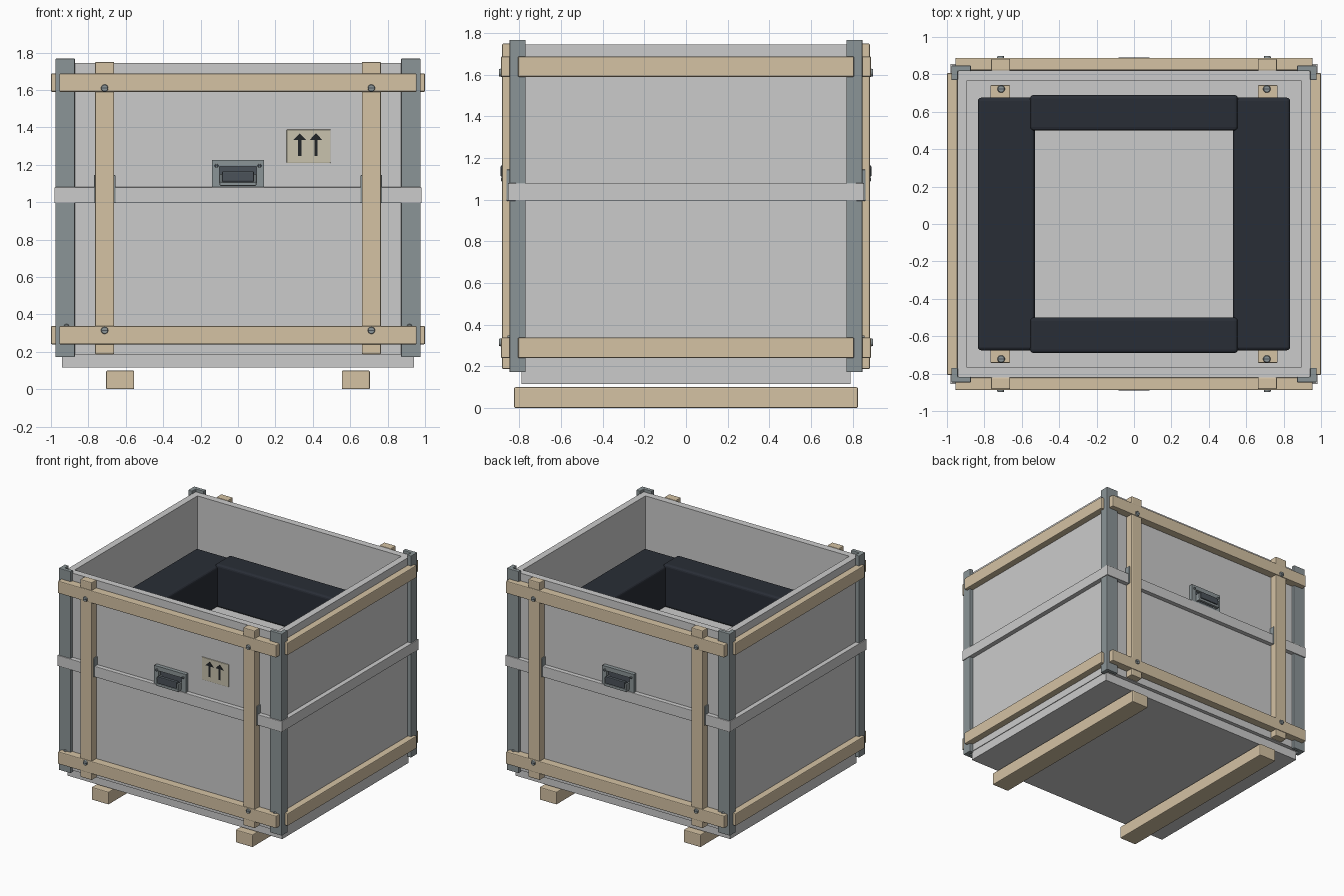
import bpy, bmesh, math
from mathutils import Matrix

if "Cube" in bpy.data.objects:
    bpy.data.objects.remove(bpy.data.objects["Cube"])


def material(name, rgb):
    m = bpy.data.materials.new(name)
    m.diffuse_color = (*rgb, 1)
    m.use_nodes = True
    m.node_tree.nodes["Principled BSDF"].inputs["Base Color"].default_value = m.diffuse_color
    return m


WOOD = material("wood", (0.66, 0.54, 0.37))
STEEL = material("steel", (0.26, 0.30, 0.31))
DARK = material("dark_metal", (0.07, 0.085, 0.10))
FOAM = material("foam", (0.022, 0.027, 0.037))
PAPER = material("label_paper", (0.58, 0.54, 0.42))
INK = material("ink", (0.015, 0.018, 0.02))


def finish(bm, name, mat=None, bevel=0, segs=2):
    bmesh.ops.recalc_face_normals(bm, faces=bm.faces)
    me = bpy.data.meshes.new(name)
    bm.to_mesh(me)
    bm.free()
    ob = bpy.data.objects.new(name, me)
    bpy.context.collection.objects.link(ob)
    if mat:
        me.materials.append(mat)
    if bevel:
        b = ob.modifiers.new("bevel", "BEVEL")
        b.width, b.segments, b.limit_method = bevel, segs, "ANGLE"
    return ob


def box(name, x, y, z, mat=None, bevel=0, segs=2):
    x, y, z = sorted(x), sorted(y), sorted(z)
    bm = bmesh.new()
    bmesh.ops.create_cube(bm, size=1)
    for v in bm.verts:
        v.co = [r[0] + (r[1] - r[0]) * (c + 0.5) for r, c in zip((x, y, z), v.co)]
    return finish(bm, name, mat, bevel, segs)


def prism(name, pts, vec, mat=None, bevel=0):
    # Flat outline extruded along a vector
    bm = bmesh.new()
    f = bm.faces.new([bm.verts.new(p) for p in pts])
    r = bmesh.ops.extrude_face_region(bm, geom=[f])
    bmesh.ops.translate(bm, vec=vec, verts=[g for g in r["geom"] if isinstance(g, bmesh.types.BMVert)])
    return finish(bm, name, mat, bevel)


def screw(name, pos, axis, sign=1, r=0.021):
    # Round head with a slot, facing along y or z
    bm = bmesh.new()
    rot = Matrix.Rotation(-sign * math.pi / 2, 4, "X") if axis == "y" else Matrix()
    bmesh.ops.create_cone(bm, cap_ends=True, segments=16, radius1=r, radius2=r * 0.8, depth=0.016,
                          matrix=Matrix.Translation(pos) @ rot)
    finish(bm, name, STEEL)
    x, y, z = pos
    if axis == "y":
        box(name + "_slot", (x - r * .7, x + r * .7), (y, y + sign * 0.009), (z - .003, z + .003), DARK)
    else:
        box(name + "_slot", (x - r * .7, x + r * .7), (y - .003, y + .003), (z, z + 0.009), DARK)


# Crate shell with open recessed top
shell = bmesh.new()
bmesh.ops.create_cube(shell, size=1, matrix=Matrix.Translation((0, 0, 0.965)) @ Matrix.Diagonal((1.89, 1.64, 1.56, 1)))
top = max(shell.faces, key=lambda f: f.calc_center_median().z)
bmesh.ops.inset_individual(shell, faces=[top], thickness=0.075)
inner = bmesh.ops.extrude_discrete_faces(shell, faces=[top])["faces"][0]
bmesh.ops.translate(shell, vec=(0, 0, -0.69), verts=inner.verts)
finish(shell, "crate_shell")

# Base panel and skids
box("base_panel", (-0.94, 0.94), (-0.79, 0.79), (0.115, 0.19))
for s in (-1, 1):
    box("skid", (s * 0.555, s * 0.705), (-0.825, 0.825), (0, 0.1), WOOD, 0.006)

# Middle band around the seam
for s in (-1, 1):
    box("middle_band_long", (-0.982, 0.982), (s * 0.815, s * 0.855), (0.995, 1.08), None, 0.003)
    box("middle_band_side", (s * 0.94, s * 0.982), (-0.85, 0.85), (0.996, 1.079), None, 0.003)

# Battens on all four sides
for s in (-1, 1):
    for z0 in (0.24, 1.59):
        box("front_back_rail", (-0.955, 0.955), (s * 0.822, s * 0.888), (z0, z0 + 0.098), WOOD, 0.006)
        box("side_rail", (s * 0.944, s), (-0.807, 0.807), (z0, z0 + 0.098), WOOD, 0.006)

# Upright battens, brackets, corner angles, inner battens and screws
for sx in (-1, 1):
    for sy in (-1, 1):
        box("upright_batten", (sx * 0.662, sx * 0.764), (sy * 0.82, sy * 0.883), (0.187, 1.75), WOOD, 0.006)
        box("band_bracket", (sx * 0.655, sx * 0.771), (sy * 0.818, sy * 0.862), (0.995, 1.145), STEEL, 0.004)
        for z in (0.315, 1.61):
            screw("rail_screw", (sx * 0.713, sy * 0.89, z), "y", sy)
        outline = [(0.976, 0.847), (0.976, 0.77), (0.942, 0.77), (0.942, 0.817), (0.872, 0.817), (0.872, 0.847)]
        prism("corner_angle", [(sx * x, sy * y, 0.172) for x, y in outline], (0, 0, 1.596), STEEL, 0.004)
        screw("corner_screw", (sx * 0.917, sy * 0.85, 0.335), "y", sy, 0.015)
        screw("floor_screw", (sx * 0.71, sy * 0.722, 1.105), "z")
    box("floor_batten", (sx * 0.662, sx * 0.768), (-0.742, 0.742), (1.05, 1.10), WOOD, 0.004)

# Foam cushion ring
for s in (-1, 1):
    box("foam_side", (s * 0.53, s * 0.835), (-0.675, 0.675), (1.06, 1.385), FOAM, 0.018, 3)
    box("foam_end", (-0.555, 0.555), (s * 0.50, s * 0.69), (1.06, 1.40), FOAM, 0.018, 3)

# Pull handles on front and back
for s in (-1, 1):
    y = lambda d: s * (0.82 + d)
    for n, x, z in (("top", (-0.138, 0.138), (1.19, 1.225)), ("left", (-0.138, -0.1), (1.078, 1.19)),
                    ("right", (0.1, 0.138), (1.078, 1.19)), ("bottom", (-0.1, 0.1), (1.078, 1.095))):
        box("handle_frame_" + n, x, (y(-0.005), y(0.03)), z, STEEL)
    box("handle_recess", (-0.1, 0.1), (y(-0.005), y(0.008)), (1.095, 1.19), DARK)
    box("handle_grip", (-0.085, 0.085), (y(0.04), y(0.07)), (1.11, 1.165), DARK, 0.006)
    box("handle_bar", (-0.098, 0.098), (y(0.045), y(0.068)), (1.088, 1.108), STEEL, 0.005)
    for sx in (-1, 1):
        box("handle_arm", (sx * 0.083, sx * 0.098), (y(0.005), y(0.065)), (1.09, 1.15), STEEL, 0.004)
        screw("handle_screw", (sx * 0.115, y(0.031), 1.195), "y", s, 0.011)

# This-way-up label on the front
box("label", (0.26, 0.495), (-0.826, -0.815), (1.21, 1.388), PAPER, 0.003)
arrow = [(-.009, 0), (.009, 0), (.009, .085), (.034, .085), (0, .12), (-.034, .085), (-.009, .085)]
for cx in (0.33, 0.417):
    prism("label_arrow", [(cx + x, -0.829, 1.248 + z) for x, z in arrow], (0, 0.005, 0), INK)
